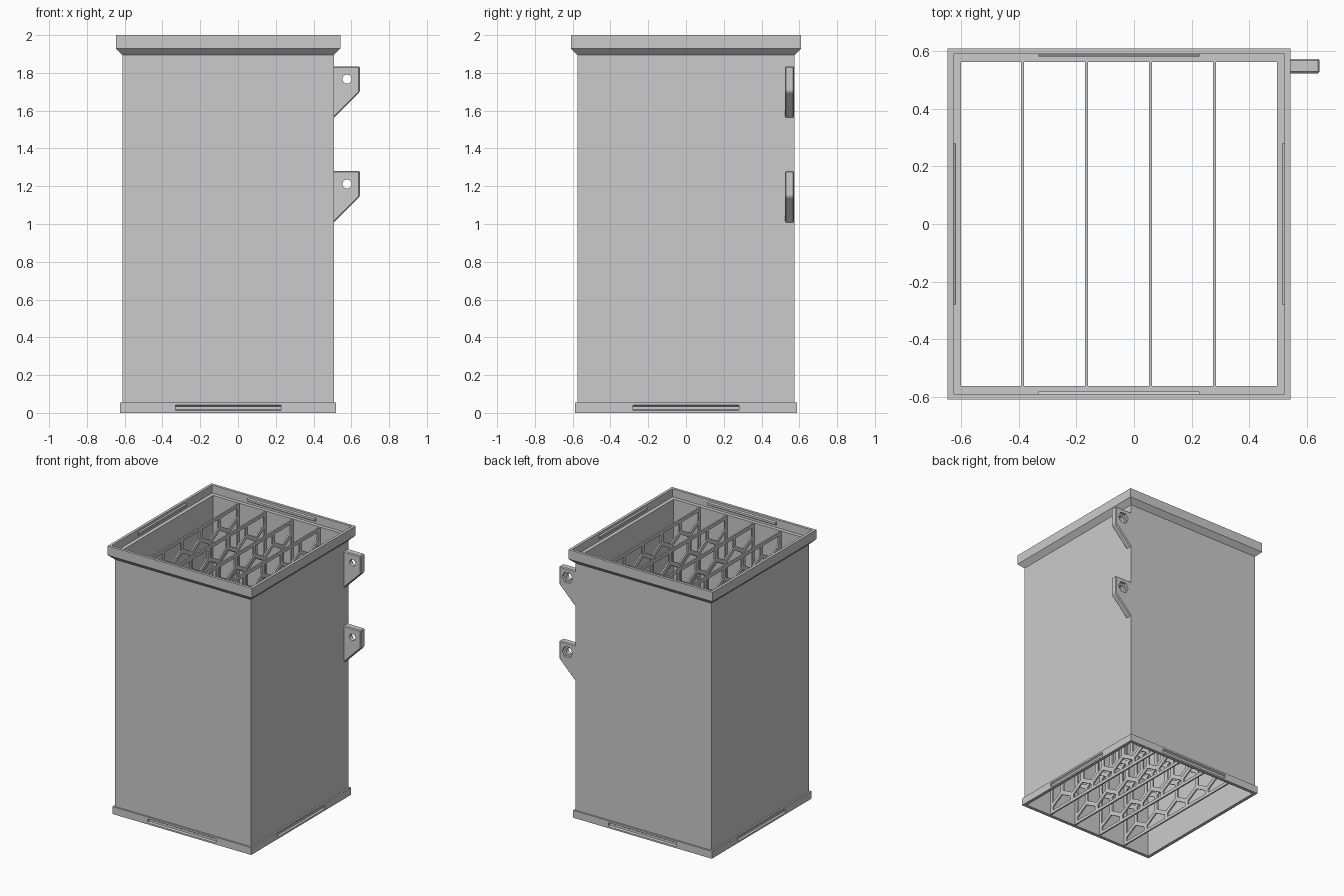
import bpy
import bmesh
import math
from mathutils import Vector

cube = bpy.data.objects.get("Cube")
if cube:
    bpy.data.objects.remove(cube, do_unlink=True)

grey = bpy.data.materials.new("light grey plastic")
grey.use_nodes = True
COLOUR = (0.6, 0.6, 0.6, 1)
grey.diffuse_color = COLOUR
grey.node_tree.nodes["Principled BSDF"].inputs["Base Color"].default_value = COLOUR

CX = -0.052             # centre of the box in x
HX, HY = 0.56, 0.575    # half sizes of the box
WALL = 0.012
LIP = 0.012             # how far the foot stands out
SEAT = 1.94             # ledge inside the rim


def finish(name, bm, helper=False):
    bmesh.ops.recalc_face_normals(bm, faces=bm.faces)
    mesh = bpy.data.meshes.new(name)
    bm.to_mesh(mesh)
    bm.free()
    mesh.materials.append(grey)
    obj = bpy.data.objects.new(name, mesh)
    bpy.context.scene.collection.objects.link(obj)
    if helper:
        obj.hide_render = True
        obj.hide_viewport = True
        obj.display_type = 'WIRE'
    return obj


def prism(bm, points, depth):
    """Extrude a polygon along the vector depth."""
    face = bm.faces.new([bm.verts.new(p) for p in points])
    extruded = bmesh.ops.extrude_face_region(bm, geom=[face])
    verts = [g for g in extruded["geom"] if isinstance(g, bmesh.types.BMVert)]
    bmesh.ops.translate(bm, verts=verts, vec=depth)


def cut(obj, cutter):
    mod = obj.modifiers.new("cut", 'BOOLEAN')
    mod.operation = 'DIFFERENCE'
    mod.solver = 'EXACT'
    mod.object = cutter


def side_strips(bm, offset, z, sink, half_length=0.28):
    """A tapered strip on each of the four sides, pointing inwards by sink."""
    for i in range(4):
        angle = i * math.pi / 2
        out = Vector((round(math.cos(angle)), round(math.sin(angle)), 0))
        along = Vector((-out.y, out.x, 0))
        reach = (HX if i % 2 == 0 else HY) + offset
        start = Vector((CX, 0, z)) - along * half_length
        section = [(0.004, -0.017), (-sink, -0.008), (-sink, 0.008), (0.004, 0.017)]
        pts = [start + out * (reach + d) + Vector((0, 0, h)) for d, h in section]
        prism(bm, pts, along * half_length * 2)


# Box shell: one wall profile carried round the four corners
profile = [(-WALL, 0), (LIP, 0), (LIP, 0.055), (0, 0.055), (0, 1.895),
           (0.035, 1.93), (0.035, 2), (0.015, 2), (0.015, SEAT), (-WALL, SEAT)]
bm = bmesh.new()
rings = []
for sx, sy in ((1, 1), (-1, 1), (-1, -1), (1, -1)):
    rings.append([bm.verts.new((CX + sx * (HX + d), sy * (HY + d), z)) for d, z in profile])
n = len(profile)
for i in range(4):
    a, b = rings[i], rings[(i + 1) % 4]
    for j in range(n):
        k = (j + 1) % n
        bm.faces.new((a[j], a[k], b[k], b[j]))
shell = finish("box_shell", bm)

# Snap grooves in the foot, matching beads inside the rim
bm = bmesh.new()
side_strips(bm, LIP, 0.027, 0.011)
cut(shell, finish("groove_cutter", bm, helper=True))
bm = bmesh.new()
side_strips(bm, 0.015, SEAT + 0.03, 0.009)
finish("rim_beads", bm)

# Honeycomb divider, repeated across the box
THICK = 0.011
X0, STEP = -0.387, 0.222
half_y = HY - WALL + 0.002
bm = bmesh.new()
prism(bm, [(X0 - THICK / 2, s * half_y, z) for s, z in
           ((-1, 0.004), (1, 0.004), (1, SEAT - 0.002), (-1, SEAT - 0.002))],
      Vector((THICK, 0, 0)))
divider = finish("honeycomb_divider", bm)

PITCH, STRUT, FRAME = 0.22, 0.03, 0.027
radius = (PITCH - STRUT) / math.sqrt(3)
row_height = PITCH * math.sqrt(3) / 2
bm = bmesh.new()
for row in range(12):
    for col in range(-3, 4):
        y = (col + 0.5 * (row % 2)) * PITCH
        z = row * row_height
        bm.faces.new([bm.verts.new((X0 - 0.05,
                                    y + radius * math.sin(k * math.pi / 3),
                                    z + radius * math.cos(k * math.pi / 3)))
                      for k in range(6)])
# Trim the cells to the divider's frame
for co, no in (((0, half_y - FRAME, 0), (0, 1, 0)), ((0, FRAME - half_y, 0), (0, -1, 0)),
               ((0, 0, SEAT - FRAME), (0, 0, 1)), ((0, 0, FRAME), (0, 0, -1))):
    bmesh.ops.bisect_plane(bm, geom=bm.verts[:] + bm.edges[:] + bm.faces[:],
                           plane_co=co, plane_no=no, clear_outer=True)
tiny = [f for f in bm.faces if f.calc_area() < 0.0008]
bmesh.ops.delete(bm, geom=tiny, context='FACES')
grown = bmesh.ops.extrude_face_region(bm, geom=bm.faces[:])
bmesh.ops.translate(bm, vec=(0.1, 0, 0),
                    verts=[g for g in grown["geom"] if isinstance(g, bmesh.types.BMVert)])
cut(divider, finish("honeycomb_cutter", bm, helper=True))
array = divider.modifiers.new("repeat", 'ARRAY')
array.count = 4
array.use_relative_offset = False
array.use_constant_offset = True
array.constant_offset_displace = (STEP, 0, 0)


# Hinge brackets with a bolt hole and a nut pocket at the back
def round_points(x, y, z, r, sides):
    return [(x + r * math.cos(k * math.tau / sides), y, z + r * math.sin(k * math.tau / sides))
            for k in range(sides)]


for name, top in (("upper", 1.835), ("lower", 1.28)):
    root, tip, front, back = 0.503, 0.645, 0.523, 0.573
    bm = bmesh.new()
    prism(bm, [(root, front, top), (tip, front, top), (tip, front, top - 0.135),
               (root, front, top - 0.277)], Vector((0, back - front, 0)))
    edges = [e for e in bm.edges if any(v.co.x > root + 0.01 for v in e.verts)]
    bmesh.ops.bevel(bm, geom=edges, offset=0.006, segments=1, affect='EDGES')
    bracket = finish(name + "_bracket", bm)

    hole_x, hole_z = 0.577, top - 0.068
    bm = bmesh.new()
    prism(bm, round_points(hole_x, front - 0.05, hole_z, 0.024, 24), Vector((0, 0.2, 0)))
    cut(bracket, finish(name + "_bolt_cutter", bm, helper=True))
    bm = bmesh.new()
    prism(bm, round_points(hole_x, back - 0.02, hole_z, 0.044, 6), Vector((0, 0.1, 0)))
    cut(bracket, finish(name + "_nut_cutter", bm, helper=True))
